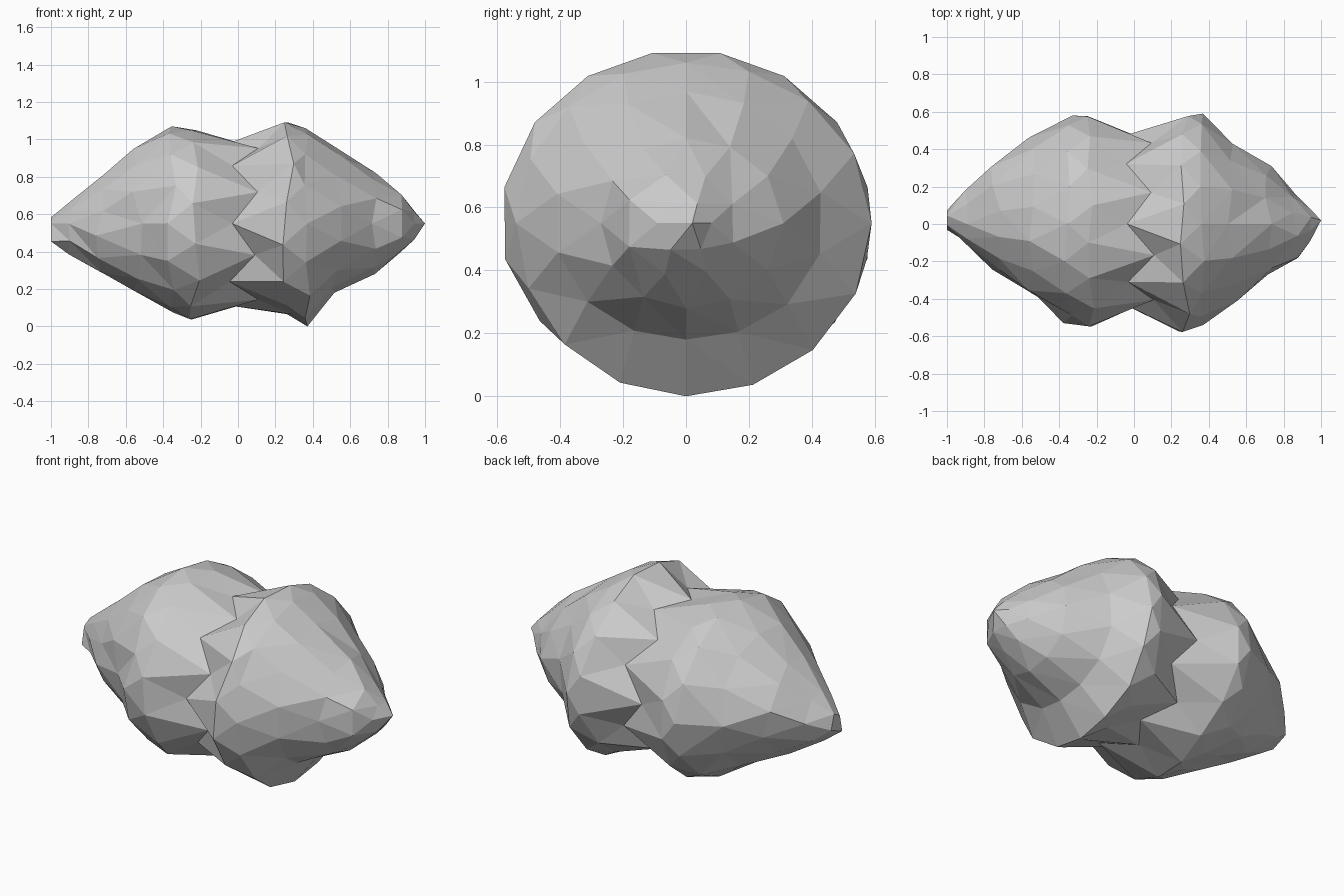
import bpy, bmesh, math, random

if "Cube" in bpy.data.objects:
    bpy.data.objects.remove(bpy.data.objects["Cube"])

random.seed(4)
CZ = 0.55
# Stations along x: x, segments, half-step offset, radii toward +y, +z, -y, -z, jitter
RINGS = [
    (-1.00, 5, 0.5, (.08, .01, .01, .11), 0),
    (-0.90, 8, 0.0, (.18, .12, .10, .165), .01),
    (-0.74, 12, 0.5, (.32, .27, .25, .27), .03),
    (-0.54, 14, 0.0, (.46, .41, .39, .37), .03),
    (-0.35, 16, 0.0, (.58, .52, .53, .475), .03),
    (-0.23, 16, 0.5, (.59, .505, .56, .52), .03),
    (0.02, 16, 0.0, (.475, .435, .44, .44), .01),
    (0.27, 16, 0.5, (.59, .55, .59, .49), .03),
    (0.37, 16, 0.0, (.59, .51, .54, .55), .015),
    (0.53, 14, 0.5, (.44, .42, .42, .37), .03),
    (0.72, 12, 0.0, (.31, .27, .27, .27), .02),
    (0.86, 8, 0.5, (.16, .16, .20, .17), .02),
    (0.94, 6, 0.0, (.08, .07, .09, .10), .01),
]


def radius(r, a):
    c, s = math.cos(a), math.sin(a)
    return r[0 if c > 0 else 2] * c * c + r[1 if s > 0 else 3] * s * s


def add_ring(bm, index, x, n, off, radii, jit):
    ring = []
    for k in range(n):
        a = (k + off) * math.tau / n
        r = radius(radii, a)
        px = x + random.uniform(-jit, jit)
        if index == 6:                       # zigzag crease round the waist
            px += 0.08 if k % 2 else -0.06
        ring.append((a, bm.verts.new((px, r * math.cos(a), CZ + r * math.sin(a)))))
    return ring


def zip_rings(bm, A, B):
    # Triangulate between rings with different segment counts
    na, nb, i, j = len(A), len(B), 0, 0
    ang = lambda R, k: R[k % len(R)][0] + math.tau * (k // len(R))
    while i < na or j < nb:
        a, b = A[i % na][1], B[j % nb][1]
        if j >= nb or (i < na and ang(A, i + 1) <= ang(B, j + 1)):
            bm.faces.new((a, A[(i + 1) % na][1], b))
            i += 1
        else:
            bm.faces.new((a, B[(j + 1) % nb][1], b))
            j += 1


# Two-lobed boulder body
bm = bmesh.new()
rings = [add_ring(bm, i, *r) for i, r in enumerate(RINGS)]
for A, B in zip(rings, rings[1:]):
    zip_rings(bm, A, B)
# End caps: flat left end, pointed right end
bm.faces.new([v for _, v in rings[0]])
tip = bm.verts.new((1.0, 0.02, CZ))
last = [v for _, v in rings[-1]]
for k, v in enumerate(last):
    bm.faces.new((v, last[(k + 1) % len(last)], tip))
bmesh.ops.recalc_face_normals(bm, faces=bm.faces)
# Rest on the ground plane
low = min(v.co.z for v in bm.verts)
for v in bm.verts:
    v.co.z -= low

mesh = bpy.data.meshes.new("boulder")
bm.to_mesh(mesh)
bm.free()
bpy.context.collection.objects.link(bpy.data.objects.new("boulder", mesh))
